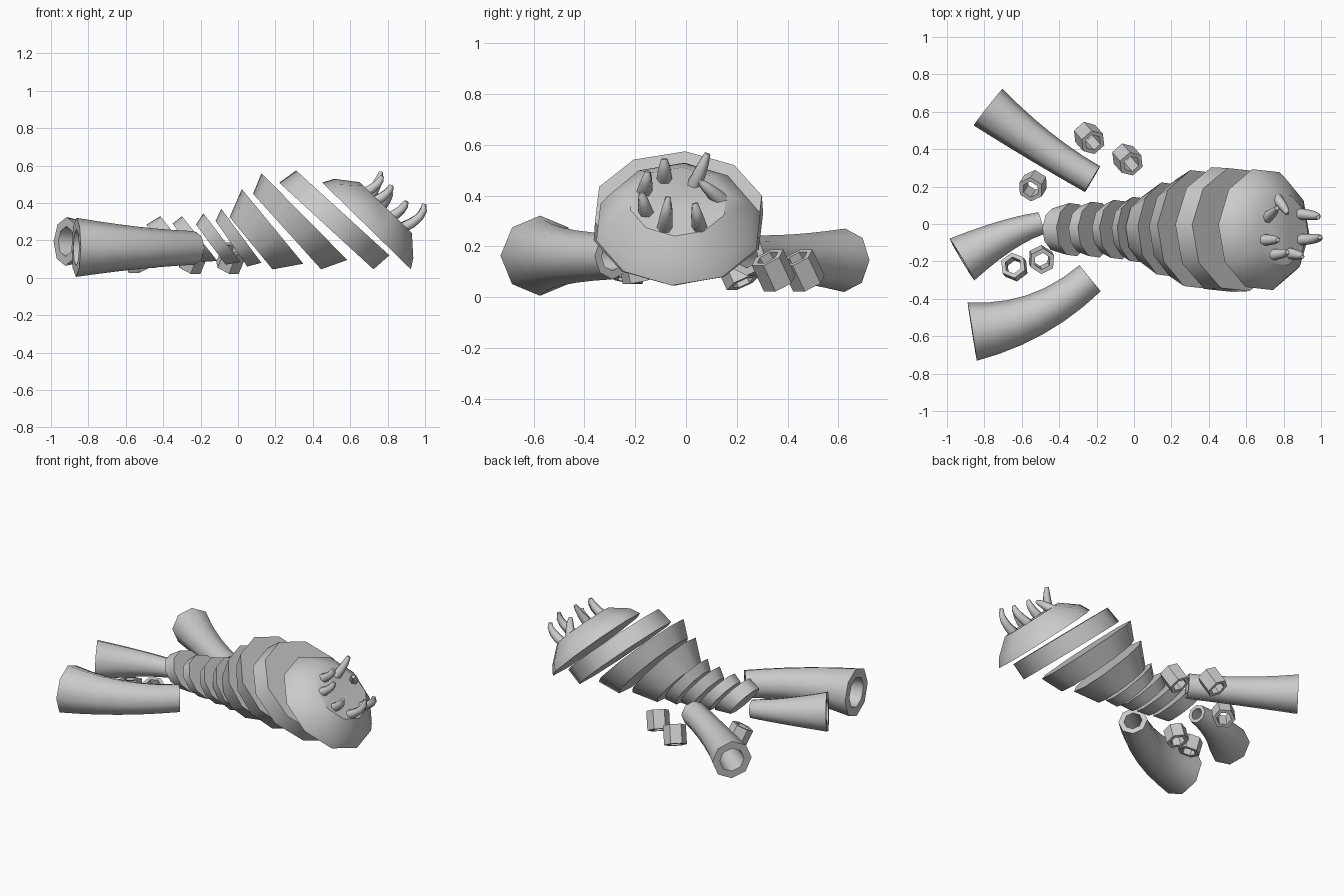
import bpy, bmesh, math
from mathutils import Vector

if "Cube" in bpy.data.objects:
    bpy.data.objects.remove(bpy.data.objects["Cube"])

TAU = 2 * math.pi


def finish(name, bm, angle):
    bmesh.ops.recalc_face_normals(bm, faces=bm.faces)
    me = bpy.data.meshes.new(name)
    bm.to_mesh(me)
    bm.free()
    ob = bpy.data.objects.new(name, me)
    bpy.context.collection.objects.link(ob)
    bpy.ops.object.select_all(action='DESELECT')
    ob.select_set(True)
    bpy.context.view_layer.objects.active = ob
    bpy.ops.object.shade_smooth_by_angle(angle=math.radians(angle))
    return ob


def bridge(bm, a, b):
    n = len(a)
    for i in range(n):
        j = (i + 1) % n
        bm.faces.new((a[i], a[j], b[j], b[i]))


def shell(name, loops, y=-0.03, sides=10):
    """Capped body slab; each loop is given by its upper and lower (x, z) points."""
    bm = bmesh.new()
    rings = []
    for ax, az, bx, bz in loops:
        c = Vector(((ax + bx) / 2, y, (az + bz) / 2))
        u = Vector(((ax - bx) / 2, 0, (az - bz) / 2))
        v = Vector((0, u.length, 0))
        rings.append([bm.verts.new(c + u * math.cos(t) + v * math.sin(t))
                      for t in (TAU * i / sides + 0.08 for i in range(sides))])
    for a, b in zip(rings, rings[1:]):
        bridge(bm, a, b)
    bm.faces.new(rings[0])
    bm.faces.new(rings[-1])
    return finish(name, bm, 40)


def through(p0, p1, p2, n):
    """Points on a parabola passing through three points."""
    p0, p1, p2 = Vector(p0), Vector(p1), Vector(p2)
    q = 2 * p1 - (p0 + p2) / 2
    return [p0 * (1 - t) ** 2 + q * 2 * t * (1 - t) + p2 * t * t
            for t in (i / n for i in range(n + 1))]


def tube(name, pts, radii, sides, hole=0.0, angle=50):
    """Swept tube with varying radius; hole is the bore as a share of the radius."""
    bm = bmesh.new()

    def skin(scale):
        out = []
        for i, p in enumerate(pts):
            d = pts[min(i + 1, len(pts) - 1)] - pts[max(i - 1, 0)]
            q = d.to_track_quat('Z', 'Y')
            out.append([bm.verts.new(p + q @ Vector((math.cos(t), math.sin(t), 0)) * radii[i] * scale)
                        for t in (TAU * k / sides for k in range(sides))])
        for a, b in zip(out, out[1:]):
            bridge(bm, a, b)
        return out

    outer = skin(1)
    if hole:
        inner = skin(hole)
        bridge(bm, outer[0], inner[0])
        bridge(bm, outer[-1], inner[-1])
    else:
        bm.faces.new(outer[0])
        bm.faces.new(outer[-1])
    return finish(name, bm, angle)


# Head: wide rim narrowing to a flat face
shell("head", [(0.45, 0.51, 0.925, 0.045), (0.515, 0.53, 0.938, 0.105), (0.65, 0.512, 0.93, 0.24)])

# Body segments from head to tail: lower loop, upper loop
segments = [
    [(0.22, 0.51, 0.725, 0.045), (0.31, 0.575, 0.81, 0.12)],
    [(0.08, 0.45, 0.445, 0.045), (0.125, 0.56, 0.585, 0.095)],
    [(-0.045, 0.325, 0.185, 0.045), (0.02, 0.475, 0.35, 0.075)],
    [(-0.12, 0.305, 0.05, 0.06), (-0.09, 0.37, 0.125, 0.08)],
    [(-0.225, 0.285, -0.065, 0.07), (-0.185, 0.345, 0.013, 0.085)],
    [(-0.35, 0.29, -0.195, 0.085), (-0.30, 0.33, -0.11, 0.09)],
    [(-0.49, 0.285, -0.345, 0.10), (-0.415, 0.33, -0.235, 0.10)],
]
for i, s in enumerate(segments):
    shell(f"body_segment_{i + 1}", s)

# Feelers around the face: base y, height up the face, tip
feelers = [
    (-0.085, 0.13, (0.77, -0.085, 0.545)), (-0.165, 0.06, (0.82, -0.15, 0.495)),
    (-0.155, -0.06, (0.90, -0.175, 0.41)), (-0.085, -0.145, (0.995, -0.07, 0.395)),
    (0.055, -0.14, (0.985, 0.035, 0.37)), (0.14, 0.02, (0.82, 0.055, 0.455)),
    (0.03, 0.10, (0.765, 0.085, 0.565)),
]
for i, (y, v, tip) in enumerate(feelers):
    base = Vector((0.787 - 0.7 * v, y, 0.38 + 0.7 * v))
    tip = Vector(tip)
    mid = Vector((tip.x - 0.025, (y + tip.y) / 2, 0.6 * base.z + 0.4 * tip.z))
    base -= Vector((0.015, 0, 0.015))
    tube(f"feeler_{i + 1}", through(base, mid, tip, 4), [0.032, 0.029, 0.025, 0.02, 0.012], 6, angle=65)

# Legs: hollow flared eight-sided tubes, foot to hip
legs = {
    "front_leg": ([(-0.865, -0.575, 0.163), (-0.53, -0.485, 0.16), (-0.235, -0.29, 0.16)], (0.158, 0.113, 0.09)),
    "back_leg": ([(-0.78, 0.625, 0.145), (-0.50, 0.415, 0.155), (-0.222, 0.24, 0.165)], (0.125, 0.092, 0.08)),
    "tail_leg": ([(-0.92, -0.19, 0.195), (-0.69, -0.065, 0.185), (-0.495, 0.005, 0.175)], (0.13, 0.086, 0.06)),
}
for name, (p, r) in legs.items():
    radii = [q.x for q in through(*[(v, 0, 0) for v in r], 6)]
    tube(name, through(*p, 6), radii, 8, hole=0.62)

# Loose six-sided collars: centre, axis, length
collars = [
    ((-0.24, 0.46, 0.105), (0.35, -0.4, 0.85), 0.12),
    ((-0.035, 0.345, 0.105), (0.35, -0.4, 0.85), 0.12),
    ((-0.54, 0.205, 0.10), (-0.25, -0.4, 0.88), 0.10),
    ((-0.64, -0.23, 0.11), (-0.15, 0.2, 0.95), 0.09),
    ((-0.495, -0.19, 0.11), (0.1, -0.2, 0.95), 0.09),
]
for i, (c, d, length) in enumerate(collars):
    c, half = Vector(c), Vector(d).normalized() * length / 2
    tube(f"collar_{i + 1}", [c - half, c + half], [0.07, 0.07], 6, hole=0.65, angle=30)
